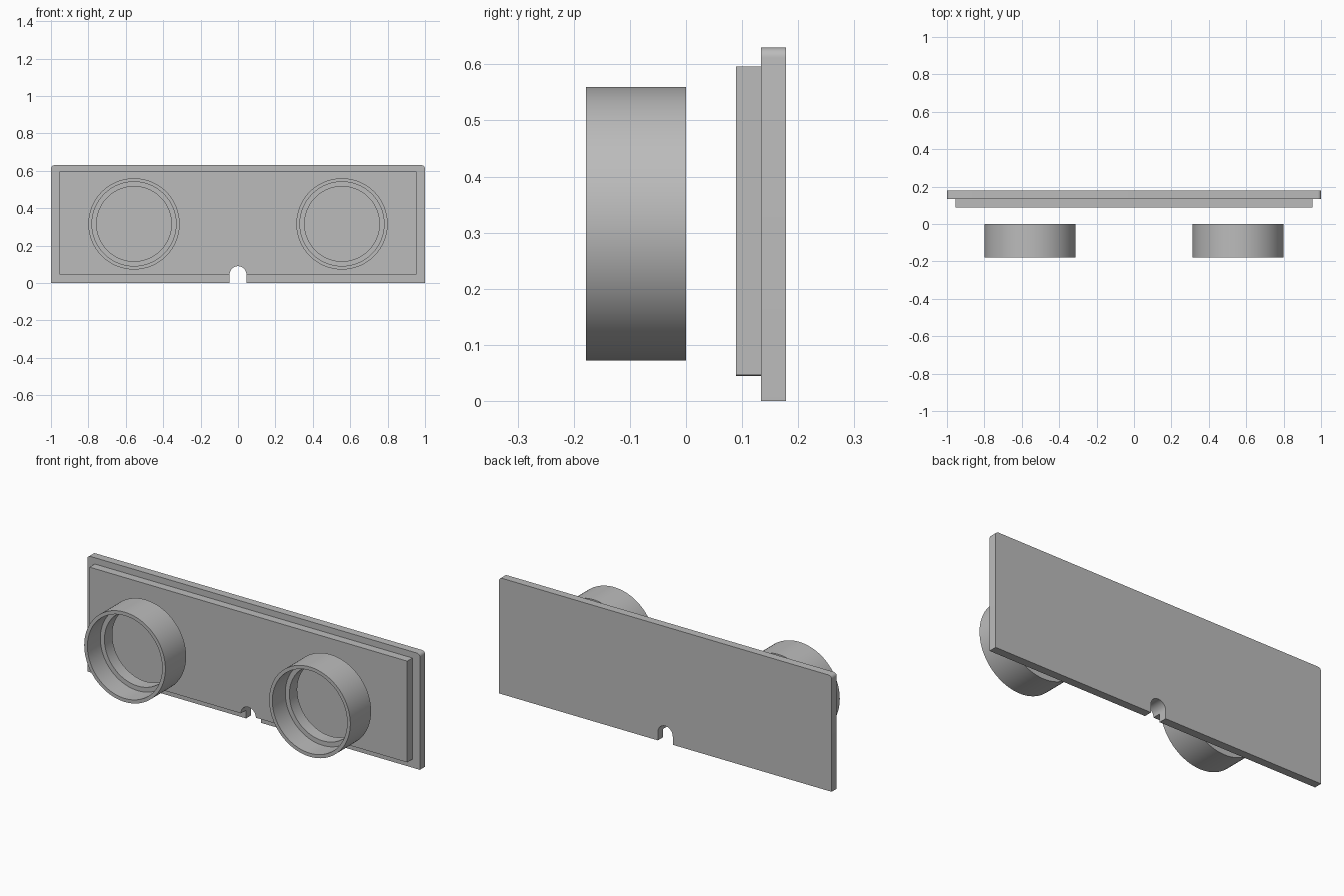
import bpy
import bmesh
from math import sin, cos, pi, radians

cube = bpy.data.objects.get("Cube")
if cube:
    bpy.data.objects.remove(cube, do_unlink=True)

GREY = (0.5, 0.5, 0.5, 1)
grey = bpy.data.materials.new("plain grey")
grey.use_nodes = True
grey.diffuse_color = GREY
grey.node_tree.nodes["Principled BSDF"].inputs["Base Color"].default_value = GREY

NOTCH = 0.045  # radius of the arch and height of its centre


def finish(name, bm):
    bmesh.ops.recalc_face_normals(bm, faces=bm.faces)
    mesh = bpy.data.meshes.new(name)
    bm.to_mesh(mesh)
    bm.free()
    mesh.materials.append(grey)
    obj = bpy.data.objects.new(name, mesh)
    bpy.context.collection.objects.link(obj)
    bpy.ops.object.select_all(action='DESELECT')
    obj.select_set(True)
    bpy.context.view_layer.objects.active = obj
    bpy.ops.object.shade_smooth_by_angle(angle=radians(30))
    return obj


def arc(cx, cz, r, start, end, steps):
    angles = [start + (end - start) * i / steps for i in range(steps + 1)]
    return [(cx + r * cos(a), cz + r * sin(a)) for a in angles]


def notched_plate(name, half, bottom, top, front, back, corner=0):
    """Upright slab with an arched cable notch in its lower edge."""
    outline = [(-half, bottom)]
    if bottom < NOTCH:
        outline.append((-NOTCH, bottom))
    outline += arc(0, NOTCH, NOTCH, pi, 0, 24)
    if bottom < NOTCH:
        outline.append((NOTCH, bottom))
    outline.append((half, bottom))
    if corner:
        outline += arc(half - corner, top - corner, corner, 0, pi / 2, 6)
        outline += arc(corner - half, top - corner, corner, pi / 2, pi, 6)
    else:
        outline += [(half, top), (-half, top)]
    bm = bmesh.new()
    face = bm.faces.new([bm.verts.new((x, front, z)) for x, z in outline])
    moved = bmesh.ops.extrude_face_region(bm, geom=[face], use_keep_orig=True)
    verts = [v for v in moved["geom"] if isinstance(v, bmesh.types.BMVert)]
    bmesh.ops.translate(bm, verts=verts, vec=(0, back - front, 0))
    return finish(name, bm)


def stepped_ring(name, cx, cz, sides=96):
    """Open tube with a narrower inner lip at the back."""
    profile = [(0.244, -0.178), (0.244, 0), (0.2, 0),
               (0.2, -0.067), (0.225, -0.067), (0.225, -0.178)]
    bm = bmesh.new()
    loops = [[bm.verts.new((cx + r * cos(2 * pi * i / sides), y,
                            cz + r * sin(2 * pi * i / sides)))
              for r, y in profile] for i in range(sides)]
    n = len(profile)
    for i in range(sides):
        a, b = loops[i], loops[(i + 1) % sides]
        for j in range(n):
            k = (j + 1) % n
            bm.faces.new((a[j], a[k], b[k], b[j]))
    return finish(name, bm)


# Back plate with rounded upper corners, and the smaller panel in front of it
notched_plate("back_plate", 1, 0, 0.63, 0.134, 0.178, corner=0.018)
notched_plate("front_panel", 0.955, 0.046, 0.596, 0.089, 0.134)

# Pair of free-standing rings
for side, x in (("right", -0.556), ("left", 0.556)):
    stepped_ring(side + "_ring", x, 0.316)
